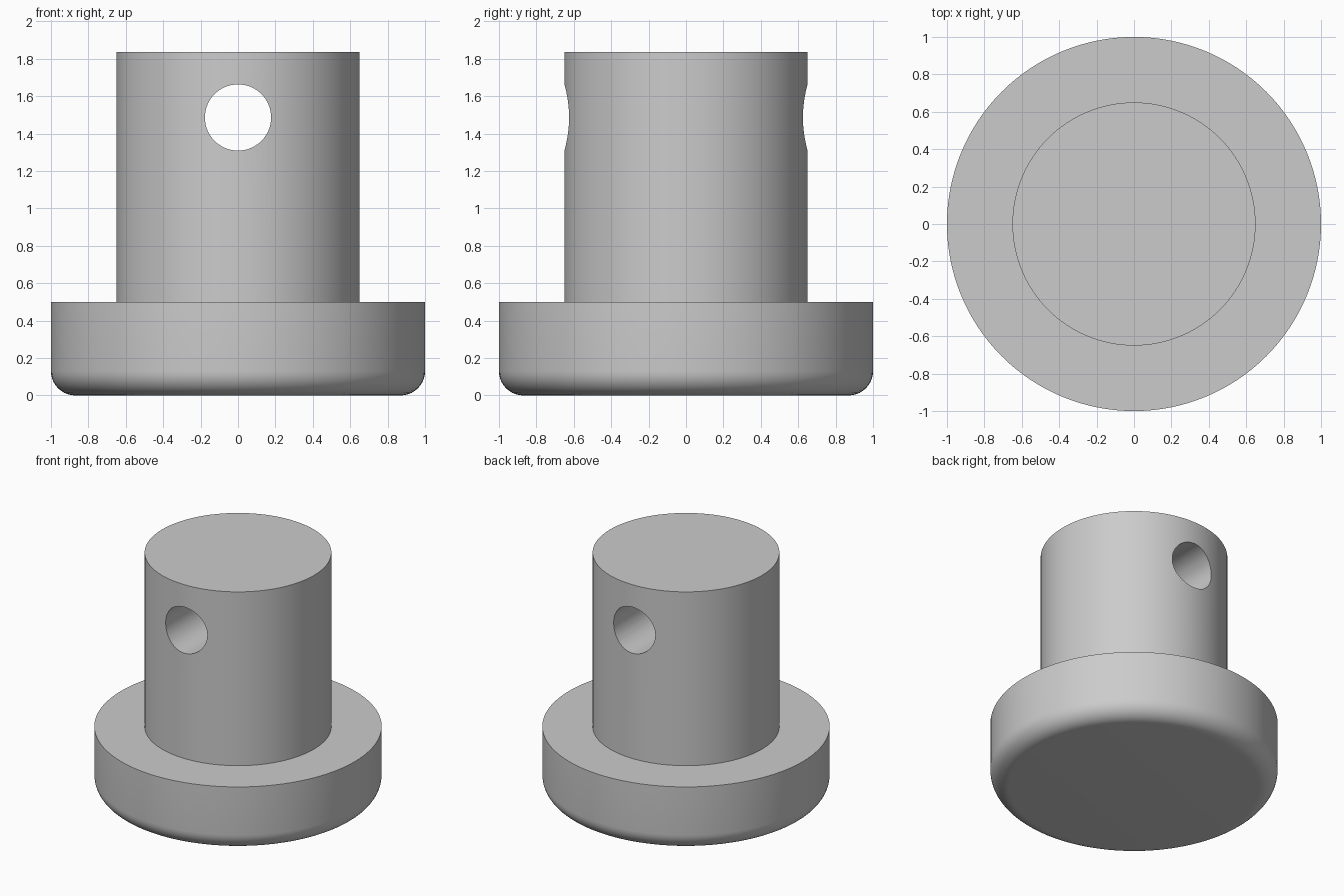
import bpy
import bmesh
from math import sin, cos, pi, radians
from mathutils import Matrix

SEGMENTS = 128
HEAD_R, HEAD_TOP, FILLET = 1.0, 0.5, 0.13
SHAFT_R, SHAFT_TOP = 0.65, 1.835
HOLE_R, HOLE_Z = 0.177, 1.486

cube = bpy.data.objects.get("Cube")
if cube:
    bpy.data.objects.remove(cube, do_unlink=True)

# Single plain grey
grey = bpy.data.materials.new("steel_grey")
grey.use_nodes = True
colour = (0.6, 0.6, 0.6, 1)
grey.diffuse_color = colour
grey.node_tree.nodes["Principled BSDF"].inputs["Base Color"].default_value = colour


def add_object(name, bm):
    bmesh.ops.recalc_face_normals(bm, faces=bm.faces)
    mesh = bpy.data.meshes.new(name)
    bm.to_mesh(mesh)
    bm.free()
    mesh.materials.append(grey)
    obj = bpy.data.objects.new(name, mesh)
    bpy.context.collection.objects.link(obj)
    return obj


def lathe(name, profile):
    """Stack one ring per (radius, z) point, bridge them and cap both ends."""
    bm = bmesh.new()
    turns = [2 * pi * i / SEGMENTS for i in range(SEGMENTS)]
    rings = [[bm.verts.new((r * cos(a), r * sin(a), z)) for a in turns]
             for r, z in profile]
    for low, high in zip(rings, rings[1:]):
        for i in range(SEGMENTS):
            j = (i + 1) % SEGMENTS
            bm.faces.new((low[i], low[j], high[j], high[i]))
    bm.faces.new(rings[0])
    bm.faces.new(rings[-1])
    return add_object(name, bm)


# Pin: wide head with a rounded lower rim, stepping in to the shaft
steps = 10
rim = [(HEAD_R - FILLET + FILLET * sin(a), FILLET - FILLET * cos(a))
       for a in (pi / 2 * i / steps for i in range(steps + 1))]
pin = lathe("headed_pin", rim + [(HEAD_R, HEAD_TOP), (SHAFT_R, HEAD_TOP),
                                 (SHAFT_R, SHAFT_TOP)])

# Cross hole running front to back through the shaft
bm = bmesh.new()
bmesh.ops.create_cone(bm, cap_ends=True, segments=64, radius1=HOLE_R,
                      radius2=HOLE_R, depth=2,
                      matrix=Matrix.Translation((0, 0, HOLE_Z))
                      @ Matrix.Rotation(pi / 2, 4, "X"))
cutter = add_object("hole_cutter", bm)
cutter.hide_render = True

cut = pin.modifiers.new("cross_hole", "BOOLEAN")
cut.operation = "DIFFERENCE"
cut.solver = "EXACT"
cut.object = cutter

bpy.ops.object.select_all(action="DESELECT")
pin.select_set(True)
bpy.context.view_layer.objects.active = pin
bpy.ops.object.modifier_apply(modifier=cut.name)
bpy.data.objects.remove(cutter, do_unlink=True)

# Smooth walls, crisp edges
bpy.ops.object.shade_smooth_by_angle(angle=radians(30))
